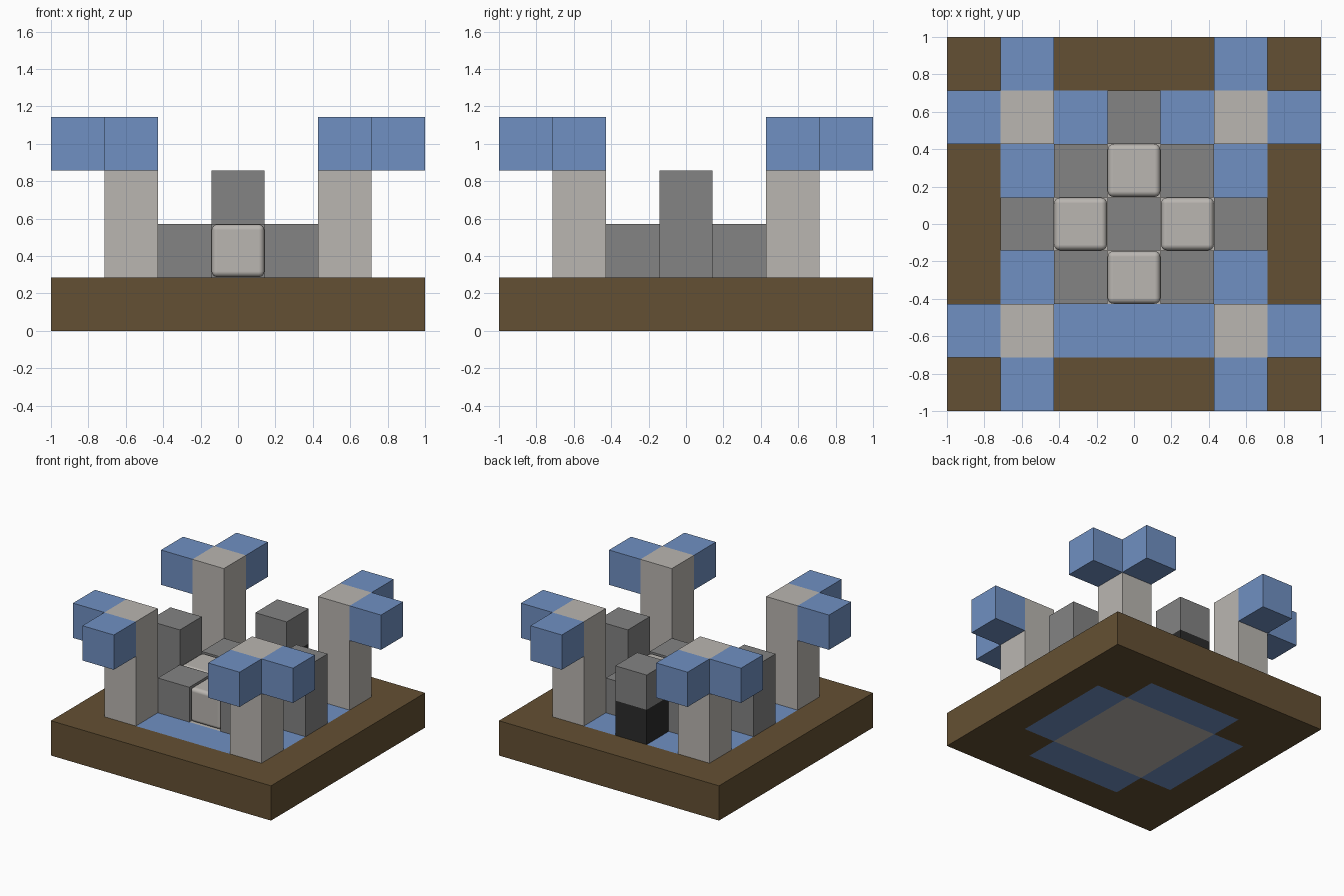
import bpy, bmesh

cube = bpy.data.objects.get("Cube")
if cube:
    bpy.data.objects.remove(cube, do_unlink=True)

U = 2 / 7  # one block of the 7 x 7 layout


def material(name, hex_colour):
    parts = [int(hex_colour[i:i + 2], 16) / 255 for i in (0, 2, 4)]
    linear = [c / 12.92 if c <= 0.04045 else ((c + 0.055) / 1.055) ** 2.4 for c in parts]
    mat = bpy.data.materials.new(name)
    mat.use_nodes = True
    mat.diffuse_color = (*linear, 1)
    mat.node_tree.nodes["Principled BSDF"].inputs["Base Color"].default_value = (*linear, 1)
    return mat


earth = material("brown_earth", "645033")
water = material("blue_water", "7090C2")
pale = material("pale_stone", "BAB6B1")
grey = material("grey_stone", "838383")
dark = material("dark_stone", "2B2B2B")


def make_object(name, bm, mats):
    mesh = bpy.data.meshes.new(name)
    bm.to_mesh(mesh)
    bm.free()
    for mat in mats:
        mesh.materials.append(mat)
    obj = bpy.data.objects.new(name, mesh)
    bpy.context.collection.objects.link(obj)
    return obj


def block(name, i, j, low, high, mat, scale=1.0):
    """Box on grid cell (i, j), from level low to level high."""
    bm = bmesh.new()
    bmesh.ops.create_cube(bm, size=U * scale)
    bmesh.ops.scale(bm, vec=(1, 1, high - low), verts=bm.verts)
    obj = make_object(name, bm, [mat])
    obj.location = (i * U, j * U, (low + high) / 2 * U)
    return obj


# Base slab with the flush pool and pale floor coloured by cell
bm = bmesh.new()
bmesh.ops.create_grid(bm, x_segments=7, y_segments=7, size=1)
ext = bmesh.ops.extrude_face_region(bm, geom=bm.faces[:], use_keep_orig=True)
top = [g for g in ext["geom"] if isinstance(g, bmesh.types.BMVert)]
bmesh.ops.translate(bm, verts=top, vec=(0, 0, U))
bmesh.ops.recalc_face_normals(bm, faces=bm.faces)
for face in bm.faces:
    if abs(face.normal.z) > 0.5:
        c = face.calc_center_median()
        near, far = sorted((abs(round(c.x / U)), abs(round(c.y / U))))
        if far <= 1:
            face.material_index = 2
        elif far == 2 and near <= 1:
            face.material_index = 1
make_object("base_slab", bm, [earth, water, pale])

# Central platform: grey middle and corners, rounded pale side blocks
for i in (-1, 0, 1):
    for j in (-1, 0, 1):
        if abs(i) + abs(j) == 1:
            obj = block("rounded_side_block", i, j, 1, 2, pale, 0.985)
            bevel = obj.modifiers.new("rounding", "BEVEL")
            bevel.width = 0.03
            bevel.segments = 4
            for poly in obj.data.polygons:
                poly.use_smooth = True
            bevel.harden_normals = True
        else:
            block("platform_block", i, j, 1, 2, grey)

# Corner towers, each with two blue outward arms at the top
for sx in (-1, 1):
    for sy in (-1, 1):
        block("tower", 2 * sx, 2 * sy, 1, 4, pale)
        block("tower_arm_side", 3 * sx, 2 * sy, 3, 4, water)
        block("tower_arm_end", 2 * sx, 3 * sy, 3, 4, water)

# Grey posts on three sides; the back one has a dark lower half
for sx in (-1, 1):
    block("side_post", 2 * sx, 0, 1, 3, grey)
block("back_post_bottom", 0, 2, 1, 2, dark)
block("back_post_top", 0, 2, 2, 3, grey)
